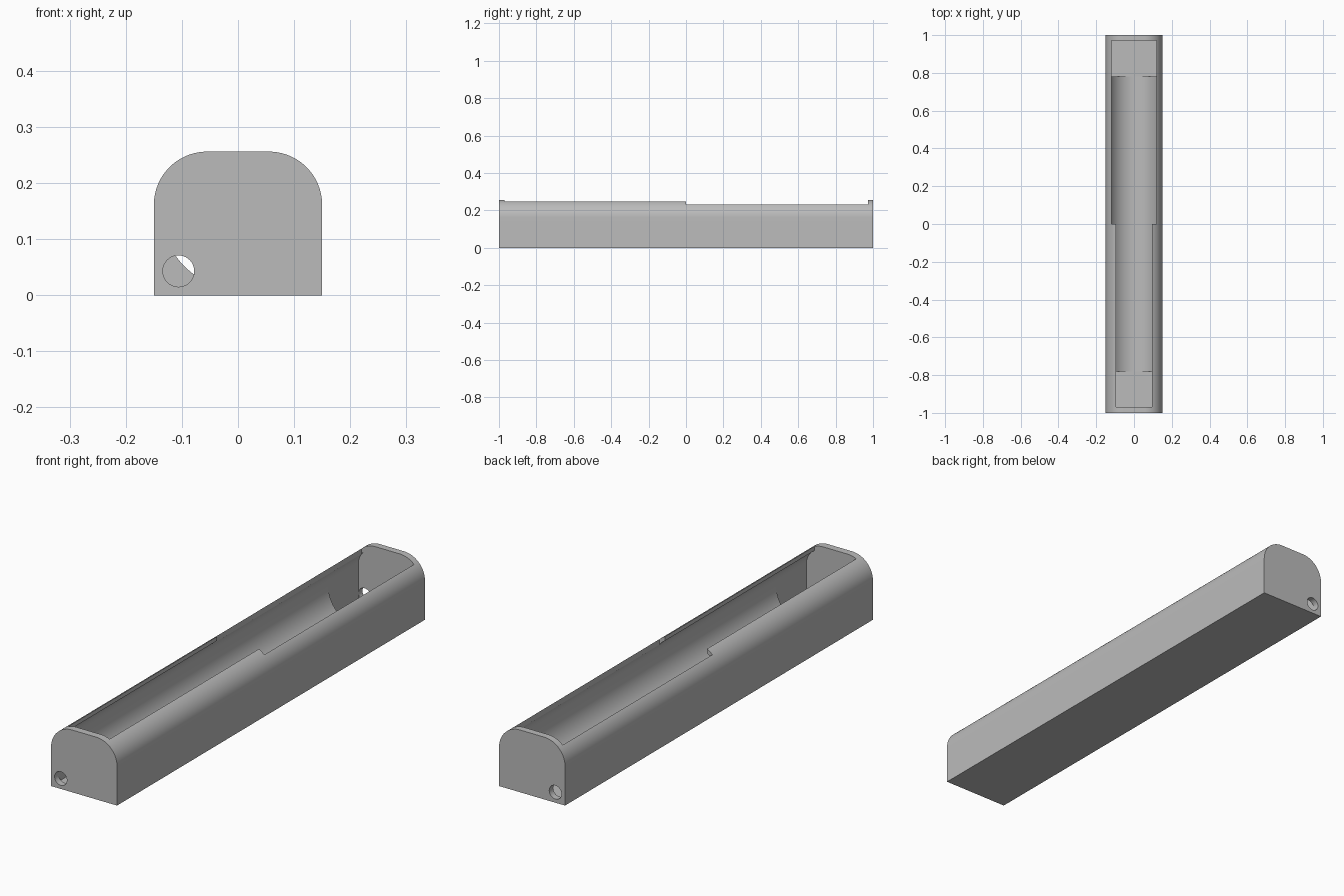
import bpy
import bmesh
from math import cos, sin, pi, radians

cube = bpy.data.objects.get("Cube")
if cube:
    bpy.data.objects.remove(cube, do_unlink=True)

grey = bpy.data.materials.new("plain grey")
grey.use_nodes = True
grey.diffuse_color = (0.5, 0.5, 0.5, 1)
grey.node_tree.nodes["Principled BSDF"].inputs["Base Color"].default_value = (0.5, 0.5, 0.5, 1)


def arc(cx, cz, r, start, end, steps):
    angles = [radians(start + (end - start) * i / steps) for i in range(steps + 1)]
    return [(cx + r * cos(a), cz + r * sin(a)) for a in angles]


def arch(half, floor, shoulder, radius):
    """Flat-bottomed section with two rounded top corners."""
    c = half - radius
    return ([(-half, floor), (half, floor)]
            + arc(c, shoulder, radius, 0, 90, 20)
            + arc(-c, shoulder, radius, 90, 180, 20))


def prism(name, profile, low, high, axis="y"):
    """Extrude a closed profile along y (x, z points) or z (x, y points)."""
    bm = bmesh.new()
    place = (lambda p, t: (p[0], t, p[1])) if axis == "y" else (lambda p, t: (*p, t))
    face = bm.faces.new([bm.verts.new(place(p, low)) for p in profile])
    side = bmesh.ops.extrude_face_region(bm, geom=[face])
    for v in side["geom"]:
        if isinstance(v, bmesh.types.BMVert):
            v.co["xyz".index(axis)] = high
    bmesh.ops.recalc_face_normals(bm, faces=bm.faces)
    mesh = bpy.data.meshes.new(name)
    bm.to_mesh(mesh)
    bm.free()
    mesh.materials.append(grey)
    obj = bpy.data.objects.new(name, mesh)
    bpy.context.collection.objects.link(obj)
    return obj


def activate(obj):
    bpy.ops.object.select_all(action="DESELECT")
    obj.select_set(True)
    bpy.context.view_layer.objects.active = obj


def cut(obj, cutter):
    cutter.hide_render = True
    mod = obj.modifiers.new("cut", "BOOLEAN")
    mod.operation = "DIFFERENCE"
    mod.solver = "EXACT"
    mod.object = cutter
    activate(obj)
    bpy.ops.object.modifier_apply(modifier=mod.name)
    bpy.data.objects.remove(cutter, do_unlink=True)


# Long rounded housing, hollowed to an even wall
housing = prism("housing", arch(0.15, 0, 0.161, 0.095), -1, 1)
cut(housing, prism("cavity_cutter", arch(0.135, 0.012, 0.161, 0.08), -0.974, 0.974))

# Top opening, wider along the back half
right_edge = [(0.095, -0.97), (0.095, 0), (0.12, 0), (0.12, 0.972)]
opening = right_edge + [(-x, y) for x, y in reversed(right_edge)]
cut(housing, prism("opening_cutter", opening, 0.15, 0.3, axis="z"))

# Round cable hole through each end wall
hole = arc(-0.106, 0.043, 0.028, 0, 360, 40)[:-1]
for end in (-1, 1):
    cut(housing, prism("hole_cutter", hole, end - 0.06, end + 0.06))

# Round-bottomed cradle between the two end pockets
cradle_section = [(-0.14, 0.147), (-0.14, 0.006), (0.14, 0.006), (0.14, 0.147)]
cradle_section += arc(0, 0.147, 0.135, 0, -180, 48)
cradle = prism("cradle", cradle_section, -0.78, 0.78)

for part in (housing, cradle):
    activate(part)
    bpy.ops.object.shade_smooth_by_angle(angle=pi / 6)
